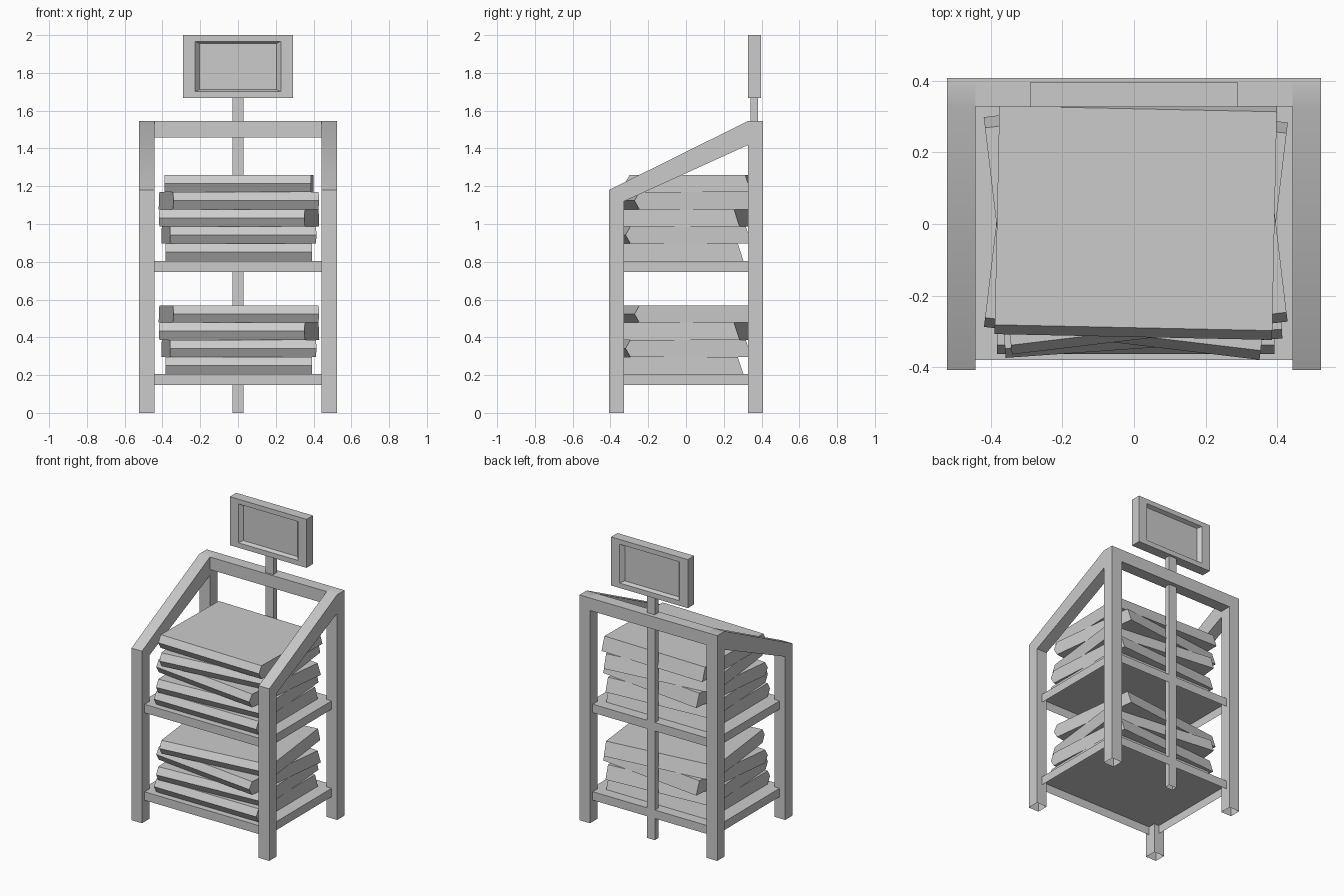
import bpy, bmesh, math
from mathutils import Matrix

if "Cube" in bpy.data.objects:
    bpy.data.objects.remove(bpy.data.objects["Cube"])


def add_object(name, bm, open_bottom=False):
    bmesh.ops.recalc_face_normals(bm, faces=bm.faces)
    if open_bottom:  # hollow underside
        low = min(v.co.z for v in bm.verts)
        under = [f for f in bm.faces if max(v.co.z for v in f.verts) < low + 0.001]
        bmesh.ops.delete(bm, geom=under, context='FACES_ONLY')
    mesh = bpy.data.meshes.new(name)
    bm.to_mesh(mesh)
    bm.free()
    obj = bpy.data.objects.new(name, mesh)
    bpy.context.collection.objects.link(obj)
    return obj


def box(name, x0, x1, y0, y1, z0, z1, open_bottom=False):
    bm = bmesh.new()
    bmesh.ops.create_cube(bm, size=1)
    bm.transform(Matrix.Translation(((x0 + x1) / 2, (y0 + y1) / 2, (z0 + z1) / 2))
                 @ Matrix.Diagonal((x1 - x0, y1 - y0, z1 - z0, 1)))
    return add_object(name, bm, open_bottom)


def extrude_x(name, profile, x0, x1, open_bottom=False):
    """Extrude a closed (y, z) profile along x."""
    bm = bmesh.new()
    face = bm.faces.new([bm.verts.new((x0, y, z)) for y, z in profile])
    new = bmesh.ops.extrude_face_region(bm, geom=[face], use_keep_orig=True)["geom"]
    bmesh.ops.translate(bm, vec=(x1 - x0, 0, 0),
                        verts=[v for v in new if isinstance(v, bmesh.types.BMVert)])
    return add_object(name, bm, open_bottom)


# Side frames: front leg, sloping arm and back leg in one outline
side = [(-0.408, 0), (-0.408, 1.18), (0.328, 1.545), (0.408, 1.545), (0.408, 0),
        (0.328, 0), (0.328, 1.418), (-0.328, 1.12), (-0.328, 0)]
for name, x0, x1 in (("right_side_frame", 0.443, 0.523), ("left_side_frame", -0.523, -0.443)):
    frame = extrude_x(name, side, x0, x1, open_bottom=True)
    bpy.ops.object.select_all(action='DESELECT')
    frame.select_set(True)
    bpy.context.view_layer.objects.active = frame
    bpy.ops.object.shade_smooth_by_angle(angle=math.radians(30))

# Back rail and centre pole
box("back_rail", -0.443, 0.443, 0.328, 0.408, 1.459, 1.545)
box("centre_pole", -0.029, 0.029, 0.341, 0.38, 0, 1.69, open_bottom=True)

# Shelves: shallow trays turned upside down, open underneath
for label, z in (("lower", 0.147), ("upper", 0.747)):
    box(label + "_shelf", -0.48, 0.48, -0.38, 0.378, z, z + 0.058, open_bottom=True)

# Sign board, recessed on front and back with tapered walls
sign = box("sign_board", -0.291, 0.291, 0.327, 0.396, 1.667, 2.0)
bm = bmesh.new()
bm.from_mesh(sign.data)
for face in [f for f in bm.faces if abs(f.normal.y) > 0.9]:
    normal = face.normal.copy()
    for half_x, half_z, depth in ((0.227, 0.133, 0), (0.205, 0.122, 0.025)):
        bmesh.ops.inset_region(bm, faces=[face], thickness=0.01, use_even_offset=True)
        for v in face.verts:
            v.co.x = math.copysign(half_x, v.co.x)
            v.co.z = 1.834 + math.copysign(half_z, v.co.z - 1.834)
            v.co -= normal * depth
bm.to_mesh(sign.data)
bm.free()

# Stacked bundles: folded front edge, slanted back, each turned a little
T = 0.091
bundle = [(-0.305, 0), (-0.331, T / 2), (-0.305, T), (0.307, T), (0.337, 0)]
turns = [(0, -0.033), (4, -0.017), (-6.8, -0.005), (6.8, 0.01), (-1.2, 0.015)]
for label, base, count in (("lower", 0.205, 4), ("upper", 0.805, 5)):
    for i, (angle, y) in enumerate(turns[:count]):
        slab = extrude_x(f"{label}_bundle_{i + 1}", bundle, -0.388, 0.388)
        slab.location = (0.005, y, base + i * T)
        slab.rotation_euler.z = math.radians(angle)
